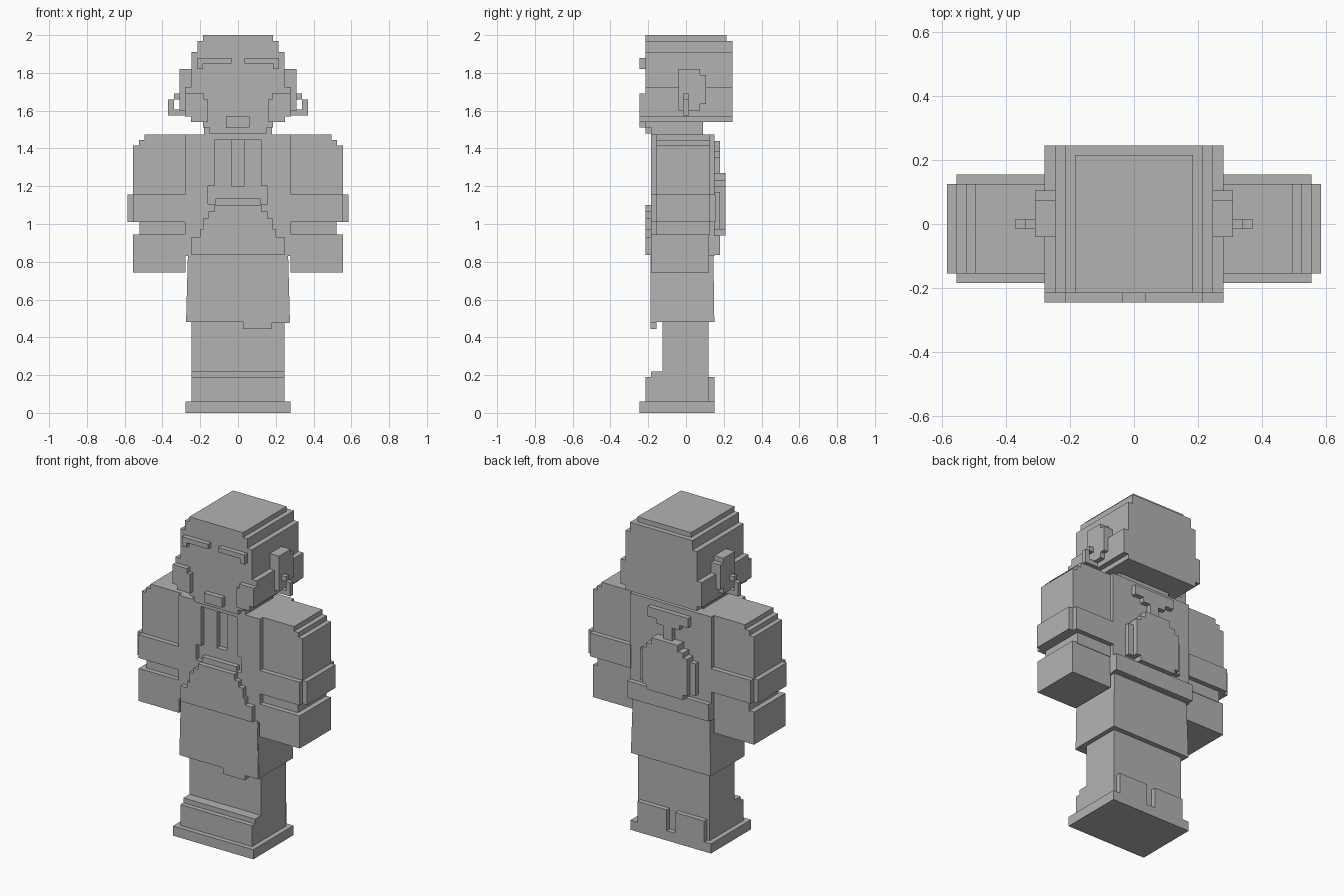
import bpy, bmesh

mat = bpy.data.materials.new("plain_grey")
mat.diffuse_color = (0.45, 0.45, 0.45, 1)


def finish(name, bm):
    bmesh.ops.recalc_face_normals(bm, faces=bm.faces[:])
    me = bpy.data.meshes.new(name)
    bm.to_mesh(me)
    bm.free()
    me.materials.append(mat)
    ob = bpy.data.objects.new(name, me)
    bpy.context.collection.objects.link(ob)
    return ob


def boxes(name, *specs, mirror=False):
    """Each spec is x0, x1, y0, y1, z0, z1; mirror adds the copy at -x."""
    bm = bmesh.new()
    specs = list(specs)
    if mirror:
        specs += [(-b, -a, *rest) for a, b, *rest in specs]
    for x0, x1, y0, y1, z0, z1 in specs:
        verts = bmesh.ops.create_cube(bm, size=1)["verts"]
        for v in verts:
            v.co = (x1 if v.co.x > 0 else x0,
                    y1 if v.co.y > 0 else y0,
                    z1 if v.co.z > 0 else z0)
    return finish(name, bm)


def tiers(name, y0, y1, rows):
    """Stepped centred plate; each row is half width, z0, z1."""
    return boxes(name, *[(-w, w, y0, y1, a, b) for w, a, b in rows])


def prism(name, outline, y0, y1):
    """Front outline of (x, z) points extruded through y."""
    bm = bmesh.new()
    face = bm.faces.new([bm.verts.new((x, y0, z)) for x, z in outline])
    ext = bmesh.ops.extrude_face_region(bm, geom=[face])["geom"]
    for v in ext:
        if isinstance(v, bmesh.types.BMVert):
            v.co.y = y1
    return finish(name, bm)


# Feet, boots and legs
boxes("sole", (-.277, .277, -.245, .15, 0, .06))
boxes("boots", (-.247, .247, -.215, .12, .06, .19),
      (-.247, .247, -.185, .12, .19, .22))
boxes("heel", (.03, .23, .11, .15, .06, .19), mirror=True)
boxes("legs", (-.247, .247, -.125, .12, .2, .49))

# Slightly flared robe skirt
skirt = boxes("skirt", (-.275, .275, -.185, .15, .48, .835))
for v in skirt.data.vertices:
    if v.co.z > .6:
        v.co.x *= .965
        v.co.y = min(v.co.y, .145)

# Diagonal front flap of the skirt
prism("skirt_flap", [(-.155, .835), (-.155, .795), (-.125, .795), (.03, .505),
                     (.03, .445), (.18, .445), (.18, .475), (.272, .475),
                     (.265, .835)], -.189, -.155)

# Torso with a stepped neckline recess
torso = boxes("torso", (-.28, .28, -.185, .15, .83, 1.475))
cutters = [
    boxes("neckline_cutter", (-.125, .125, -.3, -.155, 1.15, 1.445)),
    boxes("neckline_low_cutter", (-.16, .155, -.3, -.155, 1.105, 1.2)),
    boxes("neckline_deep_cutter", (-.035, .032, -.3, -.125, 1.2, 1.445)),
]
for cutter in cutters:
    cutter.hide_render = True
    cutter.hide_set(True)
    mod = torso.modifiers.new("cut", "BOOLEAN")
    mod.operation = "DIFFERENCE"
    mod.solver = "EXACT"
    mod.object = cutter

# Belly wrap and back belt
tiers("belly_wrap", -.215, -.17, [(.247, .835, .93), (.2, .93, .97),
                                  (.185, .97, 1.03), (.155, 1.03, 1.065),
                                  (.125, 1.065, 1.1)])
boxes("wrap_knot", (-.12, .12, -.185, -.15, 1.1, 1.135))
boxes("back_belt", (-.28, .28, .14, .18, .835, .94))

# Raised emblem on the back
tiers("back_crest", .14, .18, [(.14, 1.38, 1.44), (.08, 1.35, 1.38),
                               (.03, 1.25, 1.35)])
tiers("back_shield", .14, .21, [(.09, 1.23, 1.27), (.125, 1.2, 1.23),
                                (.155, .97, 1.2), (.125, .94, .97)])
tiers("back_shield_rim", .14, .18, [(.19, .97, 1.17)])

# Arms: stepped shoulders, sleeve cuffs, wrists and hands
boxes("upper_arms", (.28, .555, -.155, .125, 1.15, 1.415),
      (.28, .525, -.155, .125, 1.415, 1.445),
      (.28, .495, -.155, .125, 1.445, 1.475), mirror=True)
boxes("sleeve_cuffs", (.275, .555, -.185, .155, 1.01, 1.155),
      (.555, .585, -.155, .125, 1.01, 1.155), mirror=True)
boxes("wrists", (.275, .522, -.155, .125, .94, 1.015), mirror=True)
boxes("hands", (.277, .555, -.185, .122, .742, .945), mirror=True)

# Neck and stepped head
boxes("neck", (-.18, .18, -.185, .09, 1.47, 1.545))
tiers("head", -.215, .245, [(.247, 1.54, 1.91), (.215, 1.91, 1.97)])
tiers("head_top", -.215, .215, [(.185, 1.97, 2.0)])
tiers("hair_band", -.215, .245, [(.28, 1.57, 1.725)])

# Face details
boxes("whiskers", (.18, .28, -.245, -.21, 1.66, 1.69),
      (.16, .28, -.245, -.21, 1.57, 1.66),
      (.16, .25, -.245, -.21, 1.54, 1.57), mirror=True)
boxes("brows", (.035, .215, -.245, -.21, 1.85, 1.88),
      (.185, .215, -.245, -.21, 1.82, 1.85), mirror=True)
boxes("mouth", (-.063, .06, -.245, -.2, 1.51, 1.57))
tiers("beard", -.215, -.18, [(.185, 1.51, 1.545), (.15, 1.48, 1.51)])

# Ears with ring earrings
boxes("ears", (.24, .31, -.04, .075, 1.6, 1.82),
      (.24, .31, .075, .105, 1.635, 1.79), mirror=True)
boxes("earrings", (.3, .34, -.015, .015, 1.66, 1.69),
      (.34, .37, -.015, .015, 1.575, 1.66),
      (.27, .34, -.015, .015, 1.575, 1.605), mirror=True)
